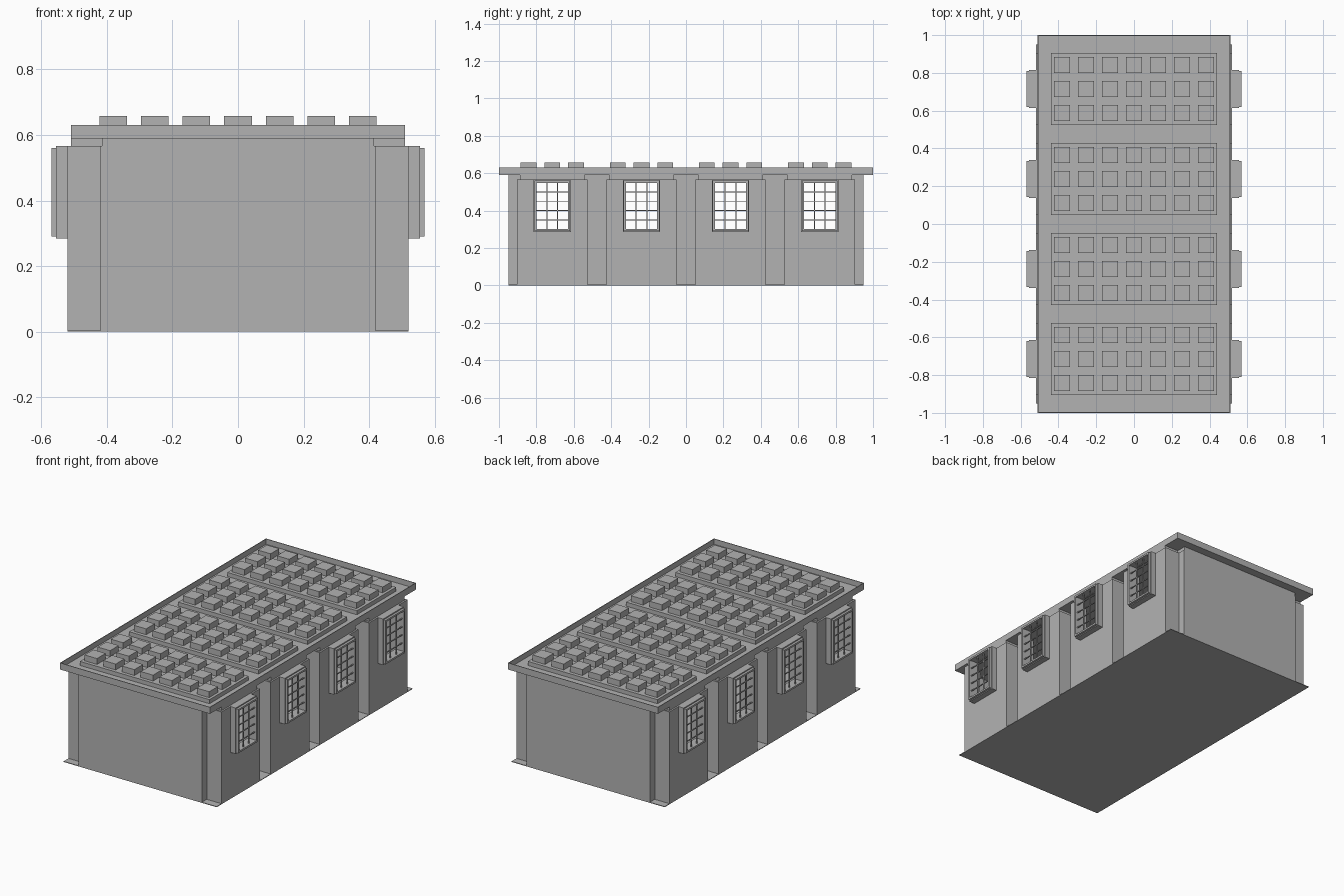
import bpy
import bmesh
from mathutils import Matrix, Vector

old = bpy.data.objects.get("Cube")
if old:
    bpy.data.objects.remove(old, do_unlink=True)

GREY = (0.45, 0.45, 0.45, 1)
mat = bpy.data.materials.new("plain grey")
mat.use_nodes = True
mat.diffuse_color = GREY
mat.node_tree.nodes["Principled BSDF"].inputs["Base Color"].default_value = GREY

BAYS = [-0.715, -0.238, 0.238, 0.715]     # window bay centres along y
SIDE, NICHE, END = 0.52, 0.42, 0.95       # wall planes
BAY_HALF = 0.188
WALL_TOP, SOFFIT, ROOF_TOP = 0.567, 0.59, 0.63


def finish(name, bm):
    mesh = bpy.data.meshes.new(name)
    bm.to_mesh(mesh)
    bm.free()
    mesh.materials.append(mat)
    obj = bpy.data.objects.new(name, mesh)
    bpy.context.collection.objects.link(obj)
    return obj


def box(bm, x, y, z):
    """Add a box given its (min, max) range on each axis."""
    size = [r[1] - r[0] for r in (x, y, z)]
    mid = [(r[1] + r[0]) / 2 for r in (x, y, z)]
    bmesh.ops.create_cube(bm, size=1, matrix=Matrix.Translation(mid) @ Matrix.Diagonal((*size, 1)))


def ring(bm, x, y, z, w):
    """Add a rectangular frame in the yz plane with border width w."""
    box(bm, x, y, (z[0], z[0] + w))
    box(bm, x, y, (z[1] - w, z[1]))
    inner = (z[0] + w, z[1] - w)
    box(bm, x, (y[0], y[0] + w), inner)
    box(bm, x, (y[1] - w, y[1]), inner)


def mirror_x(obj):
    obj.modifiers.new("Mirror", "MIRROR").use_axis[0] = True


# Floor
bm = bmesh.new()
box(bm, (-SIDE, SIDE), (-END, END), (0, 0.004))
finish("floor", bm)

# End walls
T = 0.01
for name, y in (("front_wall", -END), ("back_wall", END - T)):
    bm = bmesh.new()
    box(bm, (-NICHE, NICHE), (y, y + T), (0, WALL_TOP))
    finish(name, bm)

# Side bays, with niches between them
bm = bmesh.new()
for c in BAYS:
    lo, hi = c - BAY_HALF, c + BAY_HALF
    face = (SIDE - T, SIDE)
    box(bm, face, (lo, hi), (0, 0.3))
    box(bm, face, (lo, hi), (0.55, WALL_TOP))
    box(bm, face, (lo, c - 0.085), (0.3, 0.55))
    box(bm, face, (c + 0.085, hi), (0.3, 0.55))
    for y in (lo, hi - T):
        box(bm, (NICHE - T, SIDE - T), (y, y + T), (0, WALL_TOP))
mirror_x(finish("side_bay_walls", bm))

# Back walls of the niches
bm = bmesh.new()
edges = [-END] + [c + s * BAY_HALF for c in BAYS for s in (-1, 1)] + [END]
for lo, hi in zip(edges[::2], edges[1::2]):
    box(bm, (NICHE - T, NICHE), (lo, hi), (0, WALL_TOP))
mirror_x(finish("niche_walls", bm))

# Projecting window frames
bm = bmesh.new()
for c in BAYS:
    ring(bm, (SIDE - T, 0.555), (c - 0.1, c + 0.1), (0.285, WALL_TOP), 0.016)
    ring(bm, (0.555, 0.569), (c - 0.095, c + 0.095), (0.29, 0.56), 0.011)
mirror_x(finish("window_frames", bm))

# Window bars: three columns by five rows
bm = bmesh.new()
B = 0.0025
for c in BAYS:
    for k in (-0.5, 0.5):
        y = c + k * 0.057
        box(bm, (0.552, 0.558), (y - B, y + B), (0.3, 0.55))
    for k in range(1, 5):
        z = 0.3 + k * 0.05
        box(bm, (0.552, 0.558), (c - 0.085, c + 0.085), (z - B, z + B))
mirror_x(finish("window_bars", bm))

# Layer between the walls and the roof, notched above the niches
bm = bmesh.new()
box(bm, (-0.415, 0.415), (-END, END), (WALL_TOP, SOFFIT))
for c in BAYS:
    box(bm, (-0.51, 0.51), (c - 0.172, c + 0.172), (WALL_TOP, SOFFIT))
finish("eaves_layer", bm)

# Roof deck and thin parapet
bm = bmesh.new()
box(bm, (-0.51, 0.51), (-1, 1), (SOFFIT, 0.597))
finish("roof_deck", bm)
bm = bmesh.new()
P = 0.004
for s in (-1, 1):
    box(bm, sorted((s * 0.51, s * (0.51 - P))), (-1, 1), (SOFFIT, ROOF_TOP))
    box(bm, (-0.51, 0.51), sorted((s, s * (1 - P))), (SOFFIT, ROOF_TOP))
finish("parapet", bm)

# Raised roof panels with a grid of blocks
panels, blocks = bmesh.new(), bmesh.new()
for c in BAYS:
    box(panels, (-0.44, 0.44), (c - 0.19, c + 0.19), (0.597, 0.622))
    for i in range(-3, 4):
        for j in range(-1, 2):
            x, y = i * 0.127, c + j * 0.127
            box(blocks, (x - 0.042, x + 0.042), (y - 0.042, y + 0.042), (0.622, 0.658))
finish("roof_panels", panels)
finish("roof_blocks", blocks)
